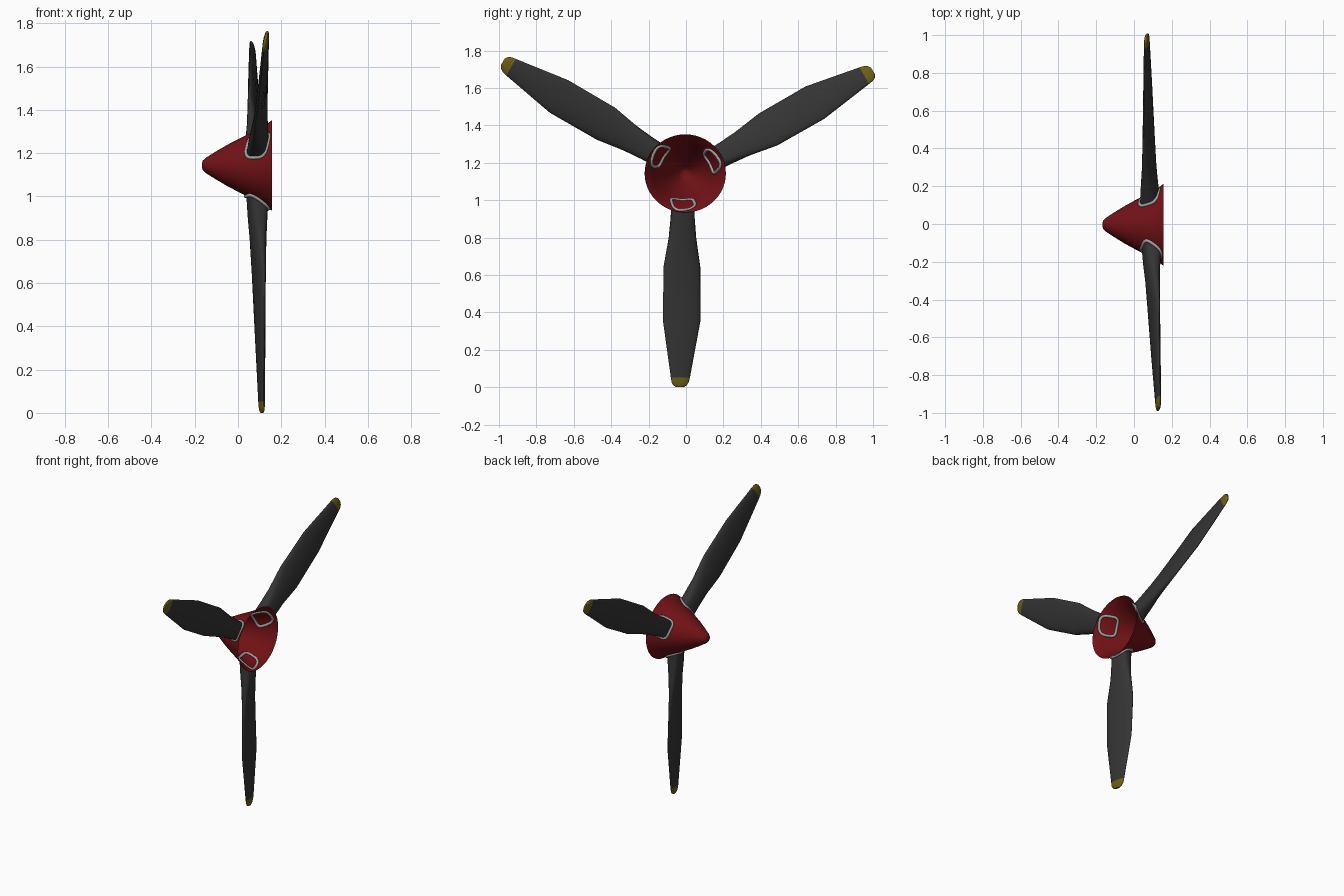
import bpy, bmesh, math

if "Cube" in bpy.data.objects:
    bpy.data.objects.remove(bpy.data.objects["Cube"])

CY, CZ = -0.004, 1.143          # propeller axis


def material(name, rgb):
    m = bpy.data.materials.new(name)
    m.diffuse_color = (*rgb, 1)
    m.use_nodes = True
    m.node_tree.nodes["Principled BSDF"].inputs["Base Color"].default_value = m.diffuse_color
    return m


RED = material("spinner_red", (0.17, 0.006, 0.008))
DARK = material("blade_charcoal", (0.034, 0.034, 0.034))
YELLOW = material("tip_yellow", (0.15, 0.115, 0.008))
GREY = material("collar_grey", (0.36, 0.36, 0.36))

# Spinner profile: (x, radius)
PROFILE = [(-0.166, 0.012), (-0.163, 0.022), (-0.15, 0.035), (-0.1, 0.067), (-0.05, 0.097),
           (0.0, 0.124), (0.05, 0.149), (0.1, 0.174), (0.13, 0.192), (0.156, 0.213)]


def spinner_radius(x):
    for (x0, r0), (x1, r1) in zip(PROFILE, PROFILE[1:]):
        if x <= x1:
            return r0 + (r1 - r0) * (x - x0) / (x1 - x0)
    return PROFILE[-1][1]


def finish(name, bm, mats, angle=40):
    bmesh.ops.recalc_face_normals(bm, faces=bm.faces)
    me = bpy.data.meshes.new(name)
    bm.to_mesh(me)
    bm.free()
    ob = bpy.data.objects.new(name, me)
    bpy.context.collection.objects.link(ob)
    for m in mats:
        me.materials.append(m)
    bpy.ops.object.select_all(action='DESELECT')
    ob.select_set(True)
    bpy.context.view_layer.objects.active = ob
    bpy.ops.object.shade_smooth_by_angle(angle=math.radians(angle))
    return ob


def loft(bm, loops, mat_rule=lambda i: 0):
    rows = [[bm.verts.new(p) for p in loop] for loop in loops]
    n = len(rows[0])
    for i, (a, b) in enumerate(zip(rows, rows[1:])):
        for k in range(n):
            f = bm.faces.new((a[k], a[(k + 1) % n], b[(k + 1) % n], b[k]))
            f.material_index = mat_rule(i)
    return rows


# Spinner: hollow cone, open at the back
bm = bmesh.new()
rows = loft(bm, [[(x, CY + 1.02 * r * math.cos(k * math.tau / 48), CZ + 0.98 * r * math.sin(k * math.tau / 48))
                  for k in range(48)] for x, r in PROFILE])
bm.faces.new(rows[0])
finish("spinner", bm, [RED])

# Blade stations: radius (None = on the spinner), chord, thickness, chord offset, pitch deg, squareness
STATIONS = [(None, 0.118, 0.092, -0.012, 12, 3.5),
            (0.24, 0.128, 0.082, -0.014, 13, 3.0),
            (0.34, 0.150, 0.066, -0.015, 14, 2.4),
            (0.50, 0.203, 0.044, -0.018, 14, 2.0),
            (0.79, 0.203, 0.034, -0.019, 10, 2.0),
            (1.09, 0.104, 0.026, -0.026, 10, 2.0),
            (1.115, 0.094, 0.024, -0.027, 10, 2.0),
            (1.133, 0.073, 0.020, -0.028, 10, 2.0),
            (1.143, 0.040, 0.012, -0.028, 10, 2.0)]
N = 24


def spow(v, e):
    return math.copysign(abs(v) ** e, v)


def section(station, angle, tip_x, grow=0.0):
    """One blade cross-section, as world points around the hub."""
    r, chord, thick, off, pitch, sq = station
    p = math.radians(pitch)
    pts = []
    for k in range(N):
        t = k * math.tau / N
        u = (chord / 2 + grow) * spow(math.cos(t), 2 / sq)
        v = (thick / 2 + grow) * spow(math.sin(t), 2 / sq)
        c = off + u * math.cos(p) + v * math.sin(p)
        x = 0.085 + (tip_x - 0.085) * (r or 0.16) / 1.14 - u * math.sin(p) + v * math.cos(p)
        rad = r if r else math.sqrt(spinner_radius(x) ** 2 - c * c)
        pts.append((x, CY + rad * math.cos(angle) - c * math.sin(angle),
                    CZ + rad * math.sin(angle) + c * math.cos(angle)))
    return pts


# Three blades with painted tips, each with a collar where it meets the spinner
for label, deg, tip_x in (("lower", -90, 0.11), ("right", 30, 0.067), ("left", 150, 0.13)):
    a = math.radians(deg)
    bm = bmesh.new()
    rows = loft(bm, [section(s, a, tip_x) for s in STATIONS], lambda i: 1 if i >= 5 else 0)
    bm.faces.new(rows[-1]).material_index = 1
    finish("blade_" + label, bm, [DARK, YELLOW], 50)

    cu = bpy.data.curves.new("collar_" + label, 'CURVE')
    cu.dimensions = '3D'
    cu.bevel_depth = 0.009
    cu.bevel_resolution = 2
    sp = cu.splines.new('POLY')
    sp.points.add(N - 1)
    for q, co in zip(sp.points, section(STATIONS[0], a, tip_x, 0.003)):
        q.co = (*co, 1)
    sp.use_cyclic_u = True
    cu.materials.append(GREY)
    ob = bpy.data.objects.new("collar_" + label, cu)
    bpy.context.collection.objects.link(ob)
    bpy.ops.object.select_all(action='DESELECT')
    ob.select_set(True)
    bpy.context.view_layer.objects.active = ob
    bpy.ops.object.convert(target='MESH')
